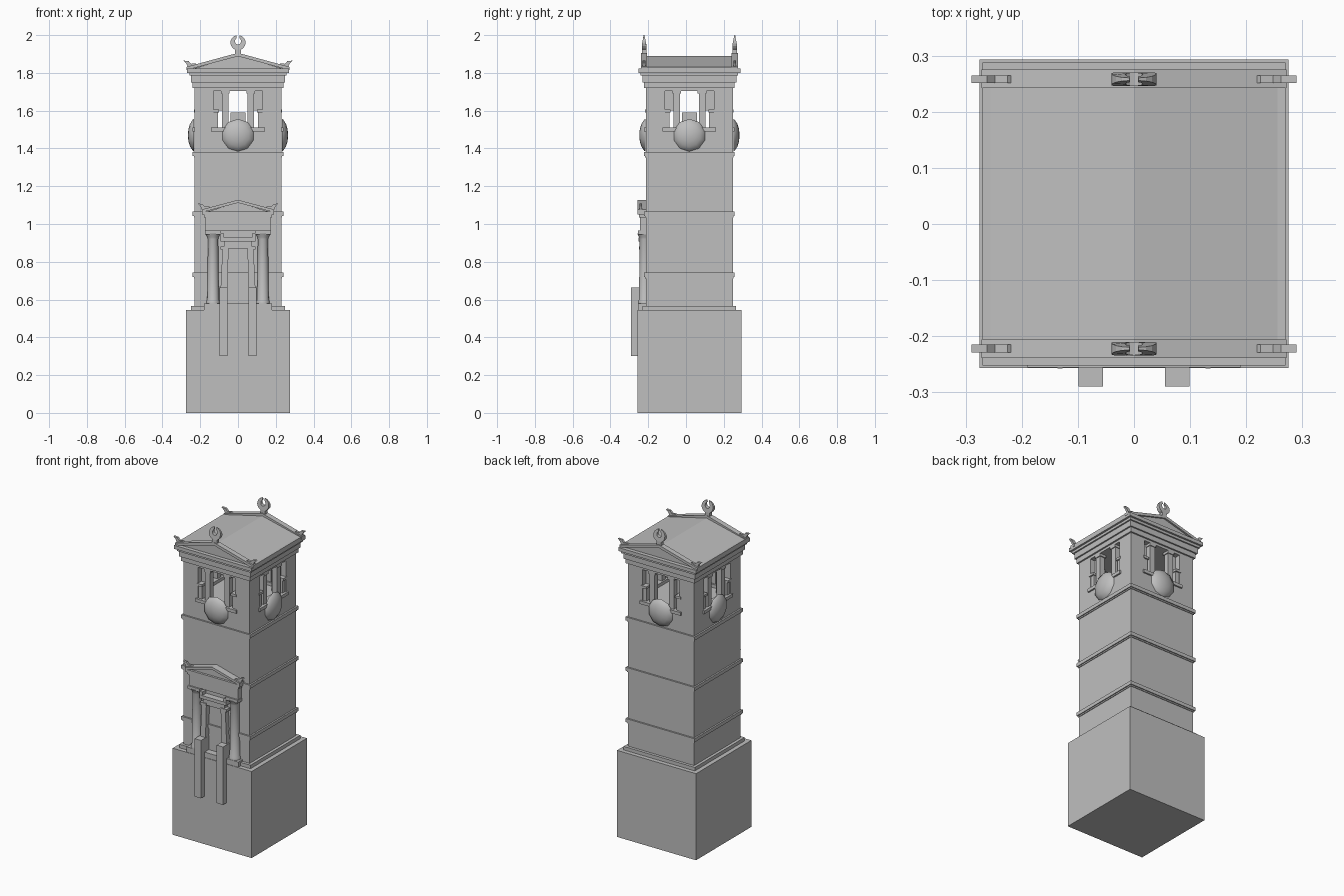
import bpy, bmesh, math
from mathutils import Matrix

cube = bpy.data.objects.get("Cube")
if cube:
    bpy.data.objects.remove(cube)

SHIFT = Matrix.Translation((0, 0.018, 0))   # tower axis sits slightly behind the centre
W = 0.23                                    # half width of the shaft

stone = bpy.data.materials.new("grey stone")
stone.use_nodes = True
stone.diffuse_color = (0.52, 0.52, 0.52, 1)
stone.node_tree.nodes["Principled BSDF"].inputs["Base Color"].default_value = (0.52, 0.52, 0.52, 1)


def finish(name, bm, turn=0, smooth=False):
    """Turn a bmesh into an object, rotated about the tower axis."""
    bm.transform(SHIFT @ Matrix.Rotation(turn, 4, 'Z'))
    bmesh.ops.recalc_face_normals(bm, faces=bm.faces)
    me = bpy.data.meshes.new(name)
    bm.to_mesh(me)
    bm.free()
    me.materials.append(stone)
    ob = bpy.data.objects.new(name, me)
    bpy.context.collection.objects.link(ob)
    if smooth:
        bpy.ops.object.select_all(action='DESELECT')
        ob.select_set(True)
        bpy.context.view_layer.objects.active = ob
        bpy.ops.object.shade_smooth_by_angle(angle=math.radians(40))
    return ob


def box(name, x0, x1, y0, y1, z0, z1, turn=0):
    bm = bmesh.new()
    bmesh.ops.create_cube(bm, size=1)
    for v in bm.verts:
        v.co.x = x1 if v.co.x > 0 else x0
        v.co.y = y1 if v.co.y > 0 else y0
        v.co.z = z1 if v.co.z > 0 else z0
    return finish(name, bm, turn)


def slab(name, half, z0, z1):
    return box(name, -half, half, -half, half, z0, z1)


def prism(name, pts, y0, y1, taper=None):
    """Extrude an x-z outline along y; taper(z) scales the thickness."""
    bm = bmesh.new()
    mid = (y0 + y1) / 2
    rings = []
    for y in (y0, y1):
        rings.append([bm.verts.new((x, mid + (y - mid) * (taper(z) if taper else 1), z))
                      for x, z in pts])
    n = len(pts)
    for i in range(n):
        j = (i + 1) % n
        bm.faces.new((rings[0][i], rings[0][j], rings[1][j], rings[1][i]))
    for r in rings:
        bm.faces.new(r)
    return finish(name, bm)


def lathe(name, profile, sides, place, turn=0):
    """Spin a (radius, height) profile; place is its local transform."""
    bm = bmesh.new()
    rings = [[bm.verts.new((r * math.cos(2 * math.pi * k / sides),
                            r * math.sin(2 * math.pi * k / sides), h))
              for k in range(sides)] for r, h in profile]
    for a, b in zip(rings, rings[1:]):
        for k in range(sides):
            j = (k + 1) % sides
            bm.faces.new((a[k], a[j], b[j], b[k]))
    bm.faces.new(rings[0])
    bm.faces.new(rings[-1])
    bm.transform(place)
    return finish(name, bm, turn, True)


def mirrored(name, x0, x1, *rest, **kw):
    box(name + "_left", x0, x1, *rest, **kw)
    box(name + "_right", -x1, -x0, *rest, **kw)


def horns(name, pts, y):
    for side, s in (("left", 1), ("right", -1)):
        prism(f"{name}_{side}", [(s * x, z) for x, z in pts], y - 0.007, y + 0.007)


# Base, step, shaft and string courses
slab("base_block", 0.275, 0, 0.545)
slab("base_step", 0.248, 0.545, 0.567)
slab("shaft", W, 0.567, 1.49)
for i, z in enumerate((0.72, 1.043, 1.36)):
    slab(f"string_course_{i + 1}", W + 0.01, z, z + 0.022)
    slab(f"course_underside_{i + 1}", W + 0.004, z - 0.008, z)

# Belfry: four corner piers, and matching openings on every side
for sx in (-1, 1):
    for sy in (-1, 1):
        xs, ys = sorted((sx * 0.13, sx * W)), sorted((sy * 0.13, sy * W))
        box("corner_pier", *xs, *ys, 1.49, 1.71)
box("bell_block", -0.04, 0.04, -0.04, 0.04, 1.49, 1.59)
disc_at = Matrix.Translation((0, -W - 0.003, 1.47)) @ Matrix.Rotation(math.pi / 2, 4, 'X')
disc_at = disc_at @ Matrix.Rotation(math.pi / 10, 4, 'Z')
for i, side in enumerate(("front", "left", "back", "right")):
    t = i * math.pi / 2
    box(f"{side}_sill", -0.142, 0.142, -W - 0.01, -W + 0.05, 1.49, 1.51, turn=t)
    mirrored(f"{side}_column", 0.05, 0.085, -W + 0.005, -W + 0.04, 1.51, 1.69, turn=t)
    mirrored(f"{side}_column_cap", 0.044, 0.09, -W, -W + 0.045, 1.69, 1.71, turn=t)
    mirrored(f"{side}_short_pillar", 0.105, 0.13, -W + 0.005, -W + 0.04, 1.51, 1.59, turn=t)
    mirrored(f"{side}_short_cap", 0.1, 0.138, -W - 0.004, -W + 0.045, 1.59, 1.605, turn=t)
    mirrored(f"{side}_upper_panel", 0.085, 0.13, -W + 0.035, -W + 0.06, 1.6, 1.71, turn=t)
    lathe(f"{side}_disc", [(0.086, 0), (0.083, 0.006), (0.06, 0.021), (0.035, 0.029), (0.01, 0.032)],
          10, disc_at, turn=t)

# Stepped cornice
for i, (half, z0, z1) in enumerate(((W, 1.705, 1.72), (0.24, 1.72, 1.75), (0.249, 1.75, 1.785),
                                    (0.258, 1.785, 1.8), (0.27, 1.8, 1.822))):
    slab(f"cornice_{i + 1}", half, z0, z1)

# Roof, eaves and gables
prism("roof", [(-0.256, 1.822), (-0.256, 1.83), (0, 1.89), (0.256, 1.83), (0.256, 1.822)], -0.235, 0.235)
mirrored("eave_lip", 0.256, 0.27, -0.235, 0.235, 1.822, 1.83)
rake = [(-0.272, 1.815), (-0.272, 1.832), (0, 1.906), (0.272, 1.832), (0.272, 1.815), (0, 1.888)]
horn = [(0.205, 1.835), (0.225, 1.851), (0.248, 1.848), (0.262, 1.863), (0.29, 1.865),
        (0.274, 1.85), (0.262, 1.825)]
crescent = []
for k in range(17):
    a = math.radians(101 + k * 338 / 16)
    crescent.append((0.04 * math.cos(a), 1.96 + 0.04 * math.sin(a)))
for k in range(13):
    a = math.radians(65 - k * 310 / 12)
    crescent.append((0.016 * math.cos(a), 1.968 + 0.018 * math.sin(a)))
for side, s in (("front", -1), ("back", 1)):
    prism(f"{side}_gable_rake", rake, *sorted((s * 0.224, s * 0.257)))
    prism(f"{side}_gable_wall", [(-0.26, 1.815), (0, 1.892), (0.26, 1.815)],
          *sorted((s * 0.228, s * 0.246)))
    horns(f"{side}_horn", horn, s * 0.24)
    box(f"{side}_finial_foot", -0.016, 0.016, s * 0.24 - 0.012, s * 0.24 + 0.012, 1.89, 1.925)
    prism(f"{side}_finial", crescent, s * 0.24 - 0.012, s * 0.24 + 0.012,
          lambda z: min(1, max(0.2, (2.01 - z) / 0.06)))

# Portal: plinth, round columns, entablature and pediment
F = -0.274
box("portal_plinth", -0.18, 0.18, F + 0.002, -W, 0.545, 0.578)
shaft = [(0.036, 0.578), (0.036, 0.59), (0.031, 0.6), (0.027, 0.92), (0.03, 0.93), (0.04, 0.95)]
for side, s in (("left", 1), ("right", -1)):
    lathe(f"portal_column_{side}", shaft, 16, Matrix.Translation((s * 0.132, -W - 0.006, 0)))
mirrored("portal_capital", 0.09, 0.175, F + 0.003, -W, 0.945, 0.965)
box("portal_entablature", -0.172, 0.172, F + 0.012, -W, 0.965, 1.035)
box("portal_cornice", -0.18, 0.18, F + 0.006, -W, 1.035, 1.05)
box("portal_cornice_top", -0.19, 0.19, F, -W, 1.05, 1.066)
prism("portal_pediment_wall", [(-0.18, 1.06), (0, 1.115), (0.18, 1.06)], F + 0.014, -W)
prism("portal_pediment_rake", [(-0.19, 1.062), (-0.19, 1.077), (0, 1.128), (0.19, 1.077),
                               (0.19, 1.062), (0, 1.112)], F, -W)
horns("portal_horn", [(0.14, 1.082), (0.155, 1.094), (0.175, 1.092), (0.188, 1.106), (0.212, 1.108),
                      (0.198, 1.092), (0.188, 1.068)], F + 0.016)

# Door surround and the tall front posts
for side, s in (("left", 1), ("right", -1)):
    prism(f"door_jamb_{side}", [(s * x, z) for x, z in
          ((0.058, 0.578), (0.096, 0.578), (0.082, 0.87), (0.05, 0.87))], -0.262, -W)
mirrored("door_ear", 0.05, 0.092, -0.266, -W, 0.865, 0.882)
box("door_lintel", -0.074, 0.074, -0.26, -W, 0.87, 0.908)
box("door_cornice", -0.092, 0.092, -0.27, -W, 0.908, 0.928)
mirrored("door_bracket", 0.074, 0.092, -0.268, -W, 0.928, 0.95)
mirrored("front_post", 0.055, 0.099, -0.308, F, 0.3, 0.665)
mirrored("front_post_back", 0.055, 0.099, F, -W, 0.545, 0.665)
